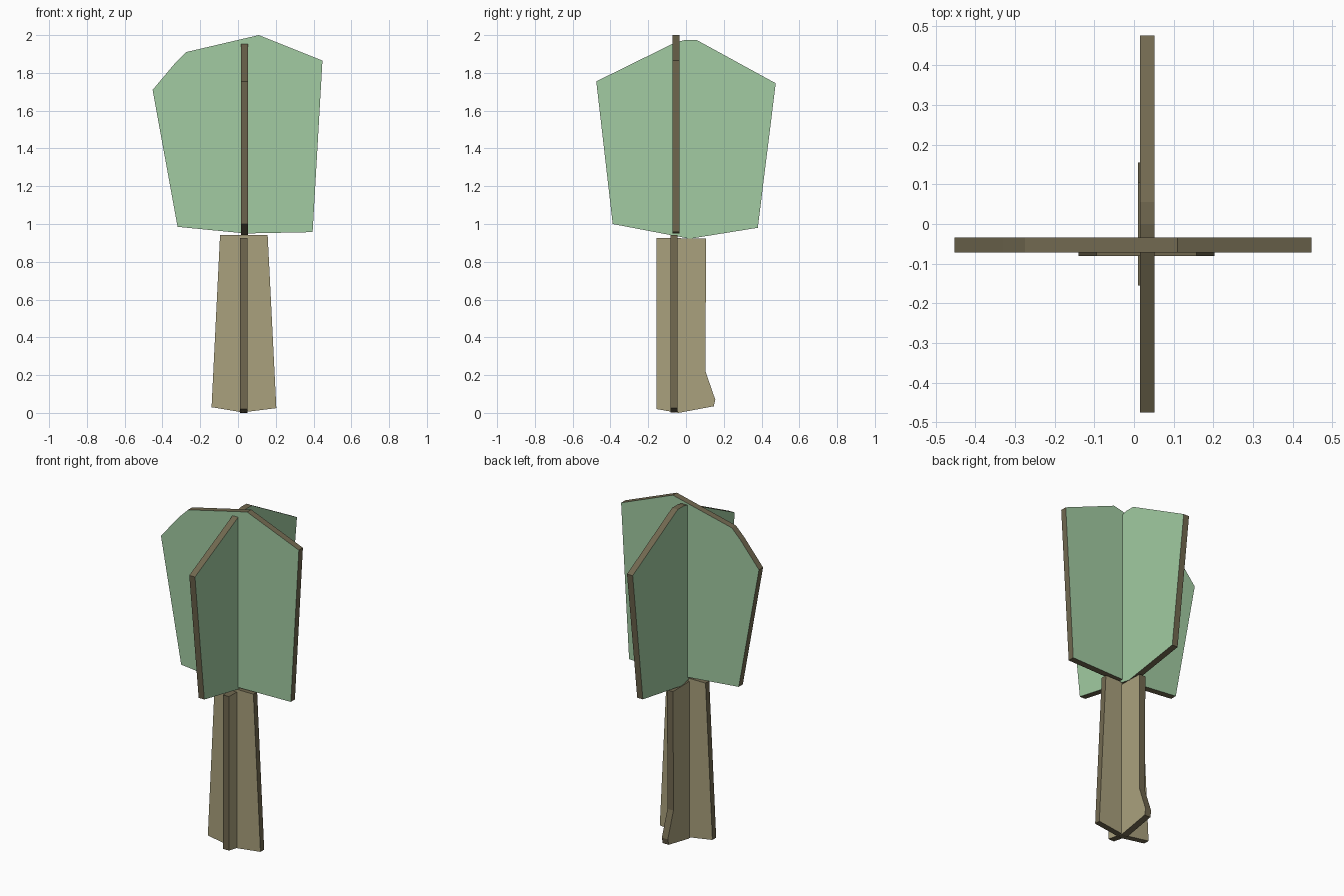
import bpy, bmesh
from mathutils import Vector

if "Cube" in bpy.data.objects:
    bpy.data.objects.remove(bpy.data.objects["Cube"])


def material(name, rgb):
    m = bpy.data.materials.new(name)
    m.diffuse_color = (*rgb, 1)
    m.use_nodes = True
    m.node_tree.nodes["Principled BSDF"].inputs["Base Color"].default_value = m.diffuse_color
    return m


leaf = material("leaf_green", (0.36, 0.60, 0.36))
bark = material("bark_tan", (0.40, 0.355, 0.205))
edge = material("cut_edge_brown", (0.165, 0.14, 0.08))


def board(name, outline, plane, near, far, face_mat):
    """Flat-sided board: outline in (x, z) or (y, z), thickness from near to far."""
    place = (lambda a, z, d: (a, d, z)) if plane == "xz" else (lambda a, z, d: (d, a, z))
    bm = bmesh.new()
    cap = bm.faces.new([bm.verts.new(place(a, z, near)) for a, z in outline])
    ext = bmesh.ops.extrude_face_region(bm, geom=[cap], use_keep_orig=True)
    moved = [g for g in ext["geom"] if isinstance(g, bmesh.types.BMVert)]
    bmesh.ops.translate(bm, verts=moved, vec=Vector(place(0, 0, far - near)))
    bmesh.ops.recalc_face_normals(bm, faces=bm.faces)
    # broad sides get the painted colour, the rim the cut-edge colour
    axis = 1 if plane == "xz" else 0
    for f in bm.faces:
        f.material_index = 0 if abs(f.normal[axis]) > 0.9 else 1
    mesh = bpy.data.meshes.new(name)
    bm.to_mesh(mesh)
    bm.free()
    mesh.materials.append(face_mat)
    mesh.materials.append(edge)
    obj = bpy.data.objects.new(name, mesh)
    bpy.context.collection.objects.link(obj)
    return obj


# Crown: two crossed leaf boards
board("crown_across", [(-0.32, 0.985), (0.04, 0.95), (0.395, 0.957), (0.447, 1.865),
                       (0.11, 2.0), (-0.275, 1.91), (-0.33, 1.855), (-0.452, 1.71)],
      "xz", -0.072, -0.034, leaf)
board("crown_lengthwise", [(-0.388, 1.0), (0.02, 0.922), (0.38, 0.98), (0.475, 1.745),
                           (0.055, 1.975), (0.0, 1.975), (-0.055, 1.962), (-0.475, 1.755)],
      "yz", 0.015, 0.052, leaf)

# Trunk: two crossed bark boards
board("trunk_across", [(-0.14, 0.03), (0.025, 0.003), (0.203, 0.025),
                       (0.157, 0.942), (-0.095, 0.942)],
      "xz", -0.081, -0.046, bark)
board("trunk_lengthwise", [(-0.155, 0.02), (-0.04, 0.0), (0.147, 0.035), (0.155, 0.07),
                           (0.103, 0.22), (0.106, 0.922), (-0.155, 0.927)],
      "yz", 0.010, 0.049, bark)
